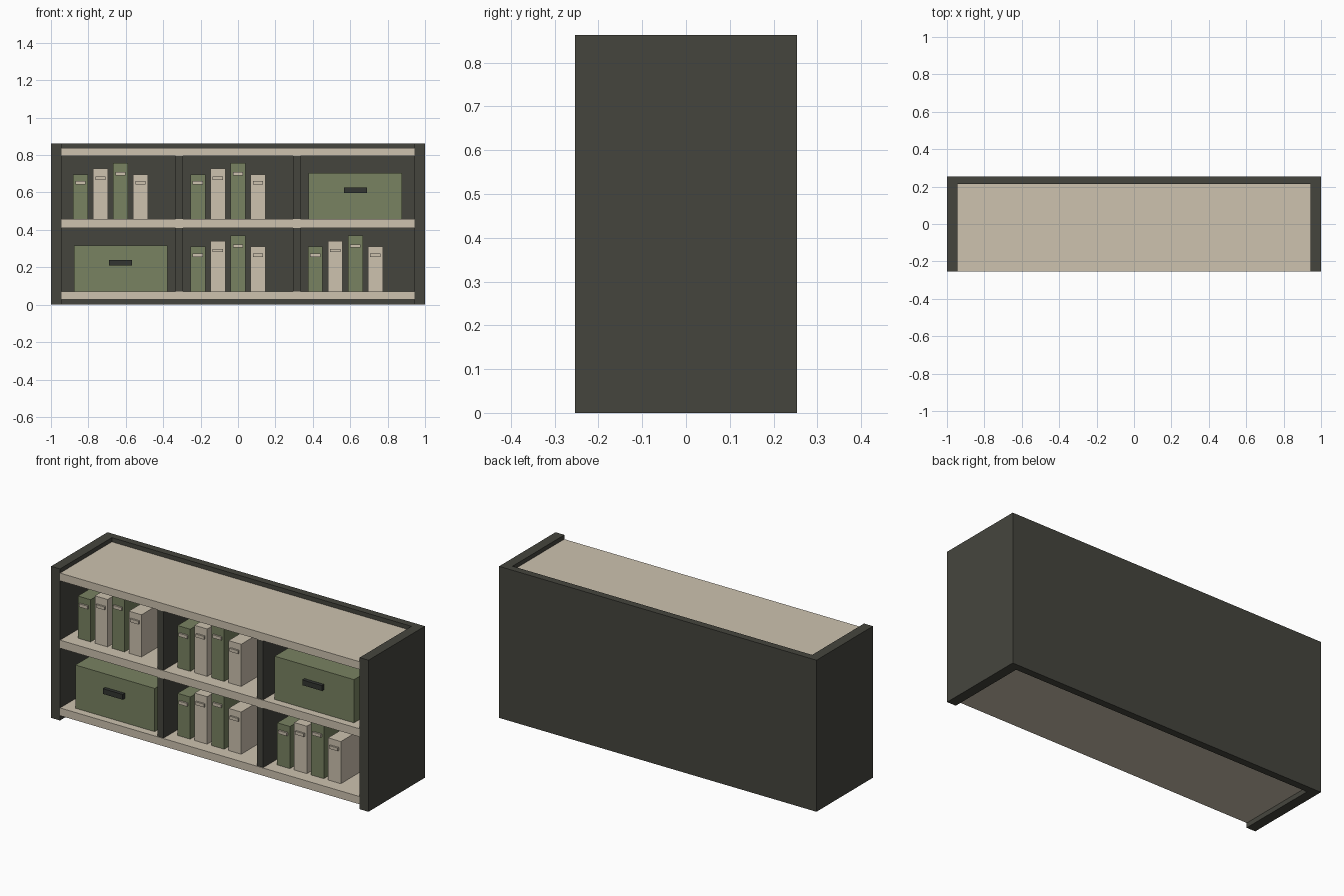
import bpy

if "Cube" in bpy.data.objects:
    bpy.data.objects.remove(bpy.data.objects["Cube"])


def material(name, rgb):
    m = bpy.data.materials.new(name)
    m.diffuse_color = (*rgb, 1)
    m.use_nodes = True
    m.node_tree.nodes["Principled BSDF"].inputs["Base Color"].default_value = m.diffuse_color
    return m


DARK = material("dark_frame", (0.06, 0.06, 0.048))
BEIGE = material("beige", (0.61, 0.54, 0.43))
GREEN = material("green", (0.19, 0.225, 0.12))
BLACK = material("handle_dark", (0.032, 0.035, 0.031))


def box(name, x, y, z, mat):
    """Box from (min, max) ranges on each axis."""
    bpy.ops.mesh.primitive_cube_add(size=1, location=[sum(r) / 2 for r in (x, y, z)])
    o = bpy.context.object
    o.name = name
    o.scale = [r[1] - r[0] for r in (x, y, z)]
    bpy.ops.object.transform_apply(location=False, rotation=False, scale=True)
    o.data.materials.append(mat)


F, B, BACK = -0.254, 0.254, 0.213   # front, rear, inner face of back panel
H, INNER, PITCH = 0.863, 0.944, 0.628

# Frame: sides and back
box("side_left", (-1, -INNER), (F, B), (0, H), DARK)
box("side_right", (INNER, 1), (F, B), (0, H), DARK)
box("back_panel", (-INNER, INNER), (BACK, B), (0, H), DARK)

# Horizontal boards
for name, z0, z1 in (("bottom_board", 0.027, 0.071),
                     ("middle_shelf", 0.411, 0.457),
                     ("top_board", 0.795, 0.839)):
    box(name, (-INNER, INNER), (F + 0.001, BACK), (z0, z1), BEIGE)

# Vertical dividers in both rows
for x in (-PITCH / 2, PITCH / 2):
    for row, z0, z1 in (("lower", 0.071, 0.411), ("upper", 0.457, 0.795)):
        box(row + "_divider", (x - 0.019, x + 0.019), (F + 0.005, BACK), (z0, z1), DARK)


def binders(cx, z):
    """Row of four binders with spine labels."""
    for i, h in enumerate((0.24, 0.27, 0.30, 0.24)):
        x = cx - 0.255 + i * 0.107
        box("binder", (x, x + 0.08), (-0.18, 0.14), (z, z + h), BEIGE if i % 2 else GREEN)
        lz = z + h * 0.81
        box("binder_label", (x + 0.013, x + 0.067), (-0.19, -0.178),
            (lz - 0.009, lz + 0.009), BEIGE)


def storage_box(cx, z):
    """Storage box with a front handle."""
    box("storage_box", (cx - 0.25, cx + 0.25), (-0.21, 0.17), (z, z + 0.246), GREEN)
    box("box_handle", (cx - 0.062, cx + 0.062), (-0.23, -0.208),
        (z + 0.139, z + 0.169), BLACK)


# Contents of the six compartments
for z, fill in ((0.071, (storage_box, binders, binders)),
                (0.457, (binders, binders, storage_box))):
    for col, make in enumerate(fill):
        make((col - 1) * PITCH, z)
